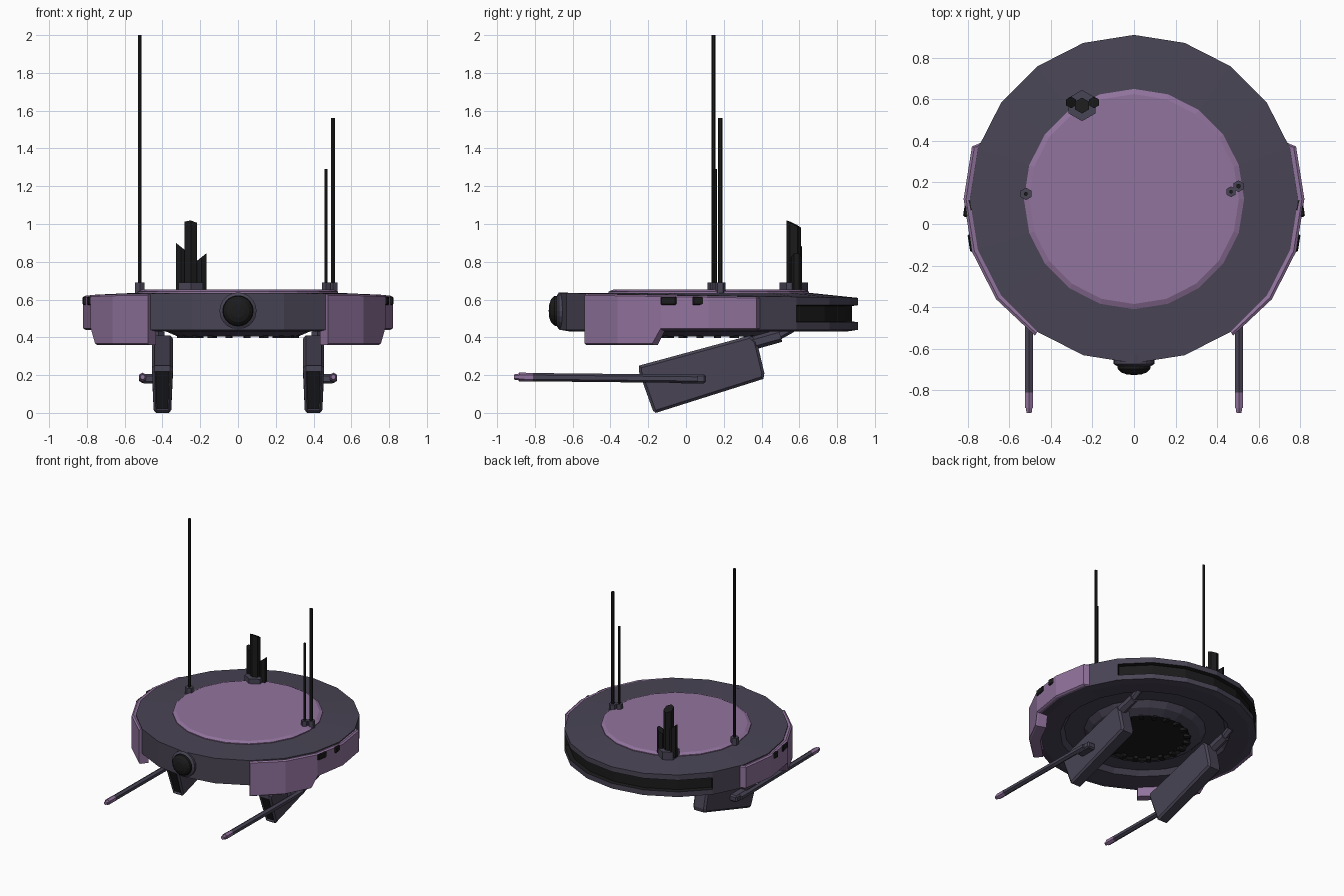
import bpy, bmesh
from math import sin, cos, pi, radians
from mathutils import Vector, Matrix

if "Cube" in bpy.data.objects:
    bpy.data.objects.remove(bpy.data.objects["Cube"])

def material(name, col):
    m = bpy.data.materials.new(name)
    m.diffuse_color = (*col, 1)
    m.use_nodes = True
    m.node_tree.nodes["Principled BSDF"].inputs["Base Color"].default_value = m.diffuse_color
    return m

MATS = [material("dusty purple", (0.285, 0.172, 0.338)),
        material("dark slate", (0.066, 0.058, 0.090)),
        material("black", (0.011, 0.011, 0.012))]
PURPLE, DARK, BLACK = 0, 1, 2
CY = 0.12  # hull axis

def finish(name, bm, mat=None):
    if mat is not None:
        for f in bm.faces:
            f.material_index = mat
    bmesh.ops.recalc_face_normals(bm, faces=bm.faces)
    me = bpy.data.meshes.new(name)
    bm.to_mesh(me)
    bm.free()
    for m in MATS:
        me.materials.append(m)
    ob = bpy.data.objects.new(name, me)
    bpy.context.collection.objects.link(ob)
    return ob

def lathe(profile, mats, n=20, matrix=Matrix.Translation((0, CY, 0))):
    """Revolve (radius, height) points; mats gives one colour per segment."""
    bm = bmesh.new()
    rings = []
    for r, z in profile:
        k = n if r > 0 else 1
        rings.append([bm.verts.new(matrix @ Vector((r * cos(2*pi*i/n), r * sin(2*pi*i/n), z)))
                      for i in range(k)])
    for a, b, m in zip(rings, rings[1:], mats):
        for i in range(n):
            j = (i + 1) % n
            vs = [a[i % len(a)], a[j % len(a)], b[j % len(b)], b[i % len(b)]]
            f = bm.faces.new(list(dict.fromkeys(vs)))
            f.material_index = m
    bmesh.ops.recalc_face_normals(bm, faces=bm.faces)
    return bm

def rod(name, p0, p1, r0, mat, n=6, r1=None, slope=(0, 0)):
    """Prism between two points, optional slanted top."""
    p0, p1 = Vector(p0), Vector(p1)
    d = p1 - p0
    bm = bmesh.new()
    bmesh.ops.create_cone(bm, cap_ends=True, segments=n, radius1=r0,
                          radius2=r0 if r1 is None else r1, depth=d.length)
    for v in bm.verts:
        if v.co.z > 0:
            v.co.z += v.co.x * slope[0] + v.co.y * slope[1]
    bm.transform(Matrix.Translation((p0 + p1) / 2) @ d.to_track_quat('Z', 'Y').to_matrix().to_4x4())
    return finish(name, bm, mat)

def box(name, c, size, mat, rot=0, bevel=0):
    bm = bmesh.new()
    bmesh.ops.create_cube(bm, size=1)
    bm.transform(Matrix.Translation(c) @ Matrix.Rotation(rot, 4, 'Z') @ Matrix.Diagonal((*size, 1)))
    if bevel:
        bmesh.ops.bevel(bm, geom=bm.edges[:], offset=bevel, segments=1, affect='EDGES')
    return finish(name, bm, mat)

def rim_z(y):
    return 0.622 - 0.013 * (y - CY) / 0.79

# Hull: ring with stepped underside, rear half has a recessed black groove
bm = lathe([(0, 0.636), (0.53, 0.636), (0.79, 0.62), (0.79, 0.57), (0.79, 0.48), (0.79, 0.44),
            (0.74, 0.432), (0.60, 0.44), (0.57, 0.475), (0.43, 0.475), (0.39, 0.435),
            (0.32, 0.405), (0.30, 0.42), (0, 0.42)],
           [DARK] * 11 + [BLACK] * 2)
for v in bm.verts:
    if abs(v.co.z - 0.62) < 1e-4:
        v.co.z = rim_z(v.co.y)
groove = [f for f in bm.faces if abs(f.calc_center_median().z - 0.525) < 0.01
          and f.calc_center_median().y > 0.57]
walls = bmesh.ops.inset_region(bm, faces=groove, thickness=0.004, depth=-0.03, use_even_offset=True)
for f in groove + walls["faces"]:
    f.material_index = BLACK
finish("hull_ring", bm)

# Raised deck
finish("top_deck", lathe([(0.53, 0.625), (0.53, 0.642), (0.505, 0.653), (0, 0.653)], [PURPLE] * 3))

# Grille teeth round the underside opening
bm = bmesh.new()
for i in range(20):
    a = 2 * pi * (i + 0.5) / 20
    bmesh.ops.create_cube(bm, size=1, matrix=Matrix.Translation((0, CY, 0.41)) @ Matrix.Rotation(a, 4, 'Z')
                          @ Matrix.Translation((0.30, 0, 0)) @ Matrix.Diagonal((0.05, 0.03, 0.025, 1)))
finish("grille_teeth", bm, BLACK)

# Front eye
front = Matrix.Translation((0, -0.655, 0.54)) @ Matrix.Rotation(pi / 2, 4, 'X')
finish("front_lens", lathe([(0, -0.03), (0.098, -0.03), (0.098, 0.018), (0.083, 0.028), (0.08, 0.028),
                            (0.078, 0.042), (0.06, 0.06), (0.035, 0.069), (0, 0.072)],
                           [DARK] * 3 + [BLACK] * 5, 20, front))

PAD = [(-0.25, 0.25), (-0.25, 0.22), (-0.175, 0.012), (-0.16, 0), (0.41, 0.18),
       (0.415, 0.21), (0.375, 0.38), (0.34, 0.41)]

for s, side in ((1, "right"), (-1, "left")):
    # Armour panel wrapped round the hull side, deeper towards the front
    bm = bmesh.new()
    secs = []
    for a, low in ((20.5, 0.44), (18, 0.44), (0, 0.44), (-18, 0.44), (-21.5, 0.36), (-36, 0.36), (-54, 0.36)):
        k = cos(radians(9)) / cos(radians(a % 18 - 9))
        ro = (0.785 if a > 18 else 0.812 if a < -50 else 0.82) * k
        c, sn = cos(radians(a)), sin(radians(a))
        top = rim_z(CY + ro * sn) - 0.002
        secs.append([bm.verts.new((s * r * c, CY + r * sn, z)) for r, z in
                     ((ro, low + 0.008), (ro, top - 0.008), (ro - 0.012, top), (0.74 * k, top - 0.02),
                      (0.74 * k, low), (ro - 0.012, low))])
    for p, q in zip(secs, secs[1:]):
        for i in range(6):
            bm.faces.new((p[i], p[(i + 1) % 6], q[(i + 1) % 6], q[i]))
    bm.faces.new(secs[0])
    bm.faces.new(secs[-1])
    finish(side + "_armour_panel", bm, PURPLE)

    # Vents along the panel's top edge
    for x, y, rot in ((0.797, 0.075, 9), (0.775, -0.09, -9)):
        box(side + "_vent", (s * x, y, 0.594), (0.04, 0.085, 0.046), BLACK, s * radians(rot), 0.006)

    # Slanted weapon pod with a black muzzle face
    bm = bmesh.new()
    f = bm.faces.new([bm.verts.new((s * 0.345, y, z)) for y, z in PAD])
    ext = bmesh.ops.extrude_face_region(bm, geom=[f])
    bmesh.ops.translate(bm, vec=(s * 0.11, 0, 0), verts=[v for v in ext["geom"] if isinstance(v, bmesh.types.BMVert)])
    bmesh.ops.recalc_face_normals(bm, faces=bm.faces)
    caps = [e for e in bm.edges if abs(e.verts[0].co.x - e.verts[1].co.x) < 0.01]
    bmesh.ops.bevel(bm, geom=caps, offset=0.014, segments=1, affect='EDGES')
    for v in bm.verts:
        if v.co.z < 0.1:
            v.co.x = s * 0.4 + (v.co.x - s * 0.4) * 0.85
    for f in bm.faces:
        f.material_index = DARK
    bm.normal_update()
    muzzle = max((f for f in bm.faces if f.normal.y < -0.85 and abs(f.normal.x) < 0.2),
                 key=lambda f: f.calc_area())
    bmesh.ops.inset_region(bm, faces=[muzzle], thickness=0.008, depth=-0.012)
    muzzle.material_index = BLACK
    finish(side + "_pod", bm)

    # Hanger arm from the hull to the pod
    rod(side + "_pod_arm", (s * 0.42, 0.34, 0.365), (s * 0.42, 0.50, 0.41), 0.035, DARK)
    rod(side + "_pod_arm_root", (s * 0.42, 0.46, 0.395), (s * 0.42, 0.56, 0.45), 0.025, DARK)

    # Gun barrel with purple tip
    gx = s * 0.505
    box(side + "_gun_mount", (s * 0.475, 0.035, 0.181), (0.07, 0.14, 0.05), DARK, 0, 0.01)
    rod(side + "_gun_barrel", (gx, 0.06, 0.18), (gx, -0.81, 0.189), 0.022, DARK)
    rod(side + "_gun_tip", (gx, -0.81, 0.189), (gx, -0.885, 0.19), 0.023, PURPLE)
    rod(side + "_gun_nozzle", (gx, -0.885, 0.19), (gx, -0.91, 0.19), 0.018, PURPLE, r1=0.014)

# Whip antennas
for name, x, y, top, r, rb in (("tall", -0.52, 0.145, 2.0, 0.010, 0.03),
                               ("medium", 0.503, 0.182, 1.56, 0.012, 0.028),
                               ("short", 0.467, 0.155, 1.29, 0.009, 0.026)):
    rod(name + "_antenna_base", (x, y, 0.63), (x, y, 0.69), rb, DARK)
    rod(name + "_antenna", (x, y, 0.66), (x, y, top), r, BLACK)

# Rear sensor mast: three slant-topped prisms on a hexagonal foot
rod("mast_foot", (-0.25, 0.57, 0.61), (-0.25, 0.57, 0.69), 0.075, DARK)
rod("mast_centre", (-0.25, 0.57, 0.65), (-0.25, 0.57, 1.0), 0.038, BLACK, slope=(0.1, 0.5))
rod("mast_left", (-0.303, 0.585, 0.65), (-0.303, 0.585, 0.88), 0.028, BLACK, slope=(0.8, 0))
rod("mast_right", (-0.192, 0.585, 0.65), (-0.192, 0.585, 0.825), 0.028, BLACK, slope=(-0.8, 0))
